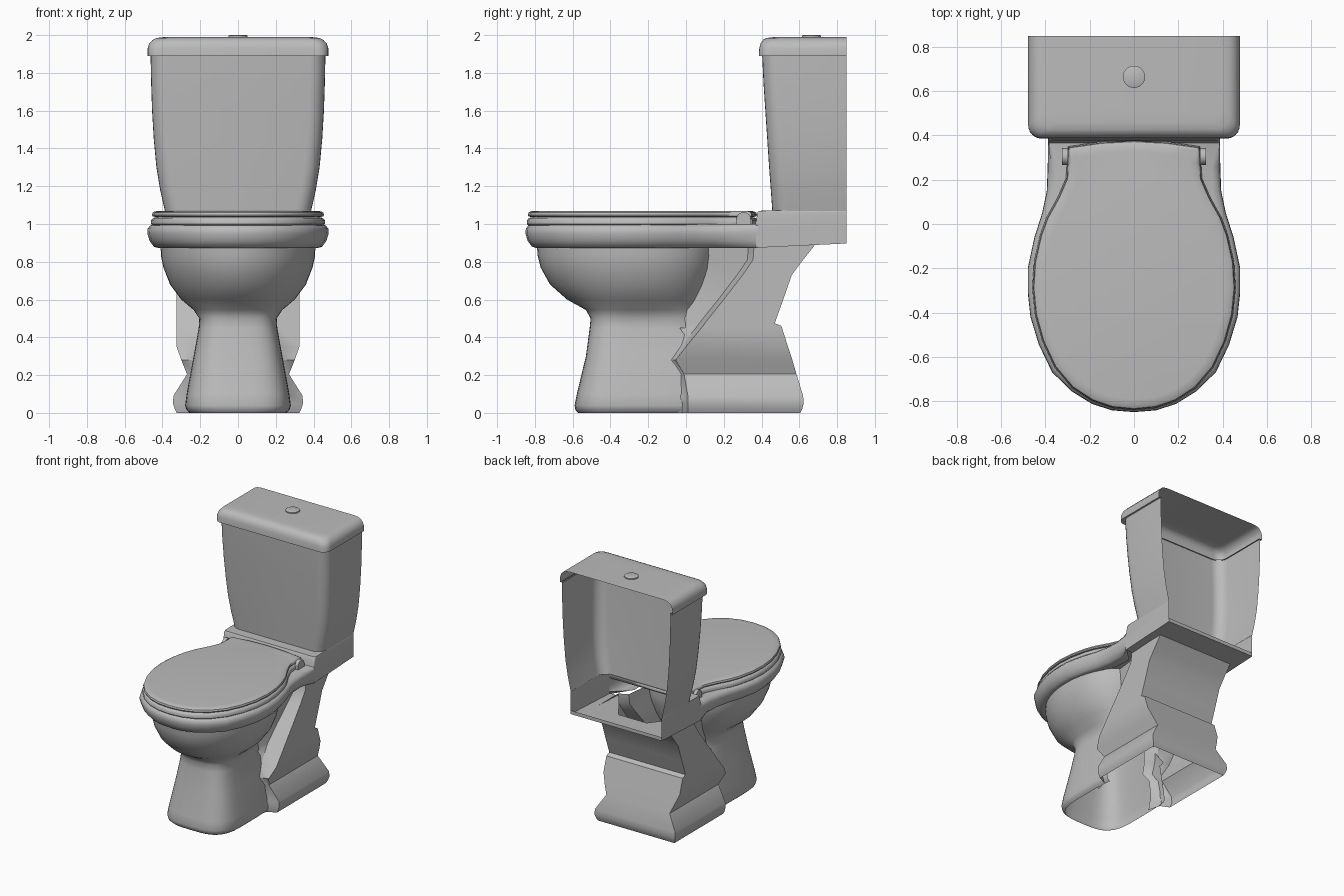
import bpy, bmesh, math
from mathutils import Vector, Matrix

if "Cube" in bpy.data.objects:
    bpy.data.objects.remove(bpy.data.objects["Cube"])

ceramic = bpy.data.materials.new("grey ceramic")
ceramic.use_nodes = True
tone = (0.5, 0.5, 0.5, 1)
ceramic.diffuse_color = tone
ceramic.node_tree.nodes["Principled BSDF"].inputs["Base Color"].default_value = tone


def finish(bm, name, angle=40):
    """Turn the surface outward, shade it and link it."""
    bmesh.ops.recalc_face_normals(bm, faces=bm.faces)
    mid = sum((v.co for v in bm.verts), Vector()) / len(bm.verts)
    facing = sum(f.normal.dot(f.calc_center_median() - mid) * f.calc_area() for f in bm.faces)
    if facing < 0:
        bmesh.ops.reverse_faces(bm, faces=bm.faces)
    mesh = bpy.data.meshes.new(name)
    bm.to_mesh(mesh)
    bm.free()
    mesh.materials.append(ceramic)
    ob = bpy.data.objects.new(name, mesh)
    bpy.context.collection.objects.link(ob)
    bpy.ops.object.select_all(action="DESELECT")
    ob.select_set(True)
    bpy.context.view_layer.objects.active = ob
    bpy.ops.object.shade_smooth_by_angle(angle=math.radians(angle))


def loft(name, rows, closed=False, cap_top=False, cap_bottom=False, angle=40, drop=None):
    """Skin a stack of equally long 3D rows, leaving out faces the drop rule names."""
    bm = bmesh.new()
    grid = [[bm.verts.new(p) for p in row] for row in rows]
    n = len(rows[0])
    for a, b in zip(grid, grid[1:]):
        for i in range(n if closed else n - 1):
            j = (i + 1) % n
            bm.faces.new((a[i], a[j], b[j], b[i]))
    if cap_top:
        bm.faces.new(grid[-1])
    if cap_bottom:
        bm.faces.new(grid[0][::-1])
    if drop:
        gone = [f for f in bm.faces if drop(f.calc_center_median())]
        bmesh.ops.delete(bm, geom=gone, context="FACES")
    finish(bm, name, angle)


def mirrored(half):
    """Half path starting on x = 0, completed on the other side."""
    return [(-x, y) for x, y in half[:0:-1]] + half


def at(path, z):
    return [(x, y, z) for x, y in path]


def inset(path, d, closed=False):
    """Shift a counter-clockwise path inward by d; an open path keeps its ends."""
    n, out = len(path), []
    for i, (x, y) in enumerate(path):
        if not closed and i in (0, n - 1):
            out.append((x, y))
            continue
        a, b = path[i - 1], path[(i + 1) % n]
        t = Vector((b[0] - a[0], b[1] - a[1])).normalized()
        out.append((x - t.y * d, y + t.x * d))
    return out


def u_path(hw, front, r, back=0.85, steps=6):
    """Three-sided path, open at the back, with rounded front corners."""
    half = [(0, front)]
    for i in range(steps + 1):
        a = math.pi / 2 * i / steps
        half.append((hw - r + r * math.sin(a), front + r - r * math.cos(a)))
    return mirrored(half + [(hw, back)])


def egg(front, back, hw, cy, power, rear_power, n=48):
    """Superellipse with its own reach and squareness to front and back."""
    pts = []
    for i in range(n):
        a = 2 * math.pi * i / n
        c, s = math.cos(a), math.sin(a)
        reach, p = (back - cy, rear_power) if s > 0 else (cy - front, power)
        pts.append((math.copysign(abs(c) ** (2 / p), c) * hw,
                    cy + math.copysign(abs(s) ** (2 / p), s) * reach))
    return pts


# Bowl flowing into the front pedestal, hollow and open towards the rear base
bowl = [(0.89, -0.79, 0.17, 0.41, 2), (0.83, -0.785, 0.17, 0.408, 2),
        (0.77, -0.77, 0.16, 0.395, 2), (0.68, -0.72, 0.13, 0.36, 2),
        (0.6, -0.63, 0.1, 0.3, 2.1), (0.545, -0.53, 0.09, 0.235, 2.5),
        (0.5, -0.505, 0.09, 0.205, 3), (0.45, -0.51, 0.1, 0.208, 3.2),
        (0.3, -0.53, 0.25, 0.235, 3.4), (0.1, -0.578, 0.25, 0.272, 3.4),
        (0.04, -0.59, 0.25, 0.28, 3.4), (0.015, -0.585, 0.25, 0.272, 3.4),
        (0, -0.57, 0.25, 0.255, 3.4)]
loft("bowl_and_pedestal",
     [at(egg(f, b, w, -0.28, p, max(p, 2.4)), z) for z, f, b, w, p in bowl],
     closed=True, drop=lambda c: c.z < 0.44 and c.y > 0.02)

# Rear base: back wall, side panels, and recessed flanges running into the bowl
# columns: height, half width, panel front, back wall, flange x, flange y
base = [(0, 0.325, 0.01, 0.605, 0.23, -0.12), (0.02, 0.335, 0.01, 0.615, 0.24, -0.12),
        (0.05, 0.344, 0.01, 0.623, 0.24, -0.12), (0.09, 0.342, 0.01, 0.62, 0.24, -0.1),
        (0.205, 0.27, -0.01, 0.585, 0.2, -0.07), (0.28, 0.3, -0.055, 0.563, 0.18, -0.12),
        (0.35, 0.325, 0, 0.54, 0.17, -0.09), (0.46, 0.325, 0.09, 0.505, 0.15, -0.07),
        (0.475, 0.325, 0.1, 0.47, 0.15, -0.07), (0.6, 0.325, 0.2, 0.515, 0.17, 0),
        (0.73, 0.325, 0.3, 0.56, 0.2, 0.08), (0.81, 0.325, 0.355, 0.62, 0.22, 0.1),
        (0.885, 0.325, 0.36, 0.68, 0.23, 0.1)]
loft("rear_base", [at(mirrored([(0, b), (w, b), (w, f), (x + 0.3 * (w - x), f - 0.03), (x, y)]), z)
                   for z, w, f, b, x, y in base], angle=42)

# Bowl rim and deck
rim = mirrored([(0, -0.85), (0.1, -0.842), (0.19, -0.813), (0.28, -0.757), (0.37, -0.67),
                (0.43, -0.545), (0.468, -0.42), (0.48, -0.31), (0.48, -0.2), (0.45, -0.06),
                (0.415, 0.05), (0.394, 0.15), (0.39, 0.26), (0.388, 0.38)])
rim_steps = [(0.89, 0.13), (0.872, 0.06), (0.88, 0.035), (0.91, 0.012), (0.95, 0),
             (0.975, 0.002), (0.992, 0.015), (1, 0.04)]
loft("rim_and_deck", [at(inset(rim, d), z) for z, d in rim_steps], cap_top=True)

# Seat ring and lid share one outline
seat = mirrored([(0, -0.842), (0.1, -0.832), (0.19, -0.801), (0.28, -0.742), (0.36, -0.648),
                 (0.415, -0.53), (0.448, -0.41), (0.46, -0.29), (0.452, -0.17), (0.425, -0.05),
                 (0.395, 0.03), (0.345, 0.12), (0.308, 0.205), (0.302, 0.28), (0.298, 0.35),
                 (0.15, 0.372)]) + [(0, 0.38)]
for name, steps in (
        ("seat_ring", [(0.99, 0.01), (1.0, 0), (1.02, 0), (1.032, 0.01), (1.036, 0.03)]),
        ("seat_lid", [(1.036, 0.03), (1.04, 0.008), (1.048, 0.004), (1.06, 0.008),
                      (1.067, 0.02), (1.07, 0.05)])):
    loft(name, [at(inset(seat, d, True), z) for z, d in steps], True, True, True)

# Hinges
for side, label in ((1, "left"), (-1, "right")):
    bm = bmesh.new()
    turn = Matrix.Translation((side * 0.312, 0.305, 1.025)) @ Matrix.Rotation(math.pi / 2, 4, "Y")
    bmesh.ops.create_cone(bm, cap_ends=True, segments=20, radius1=0.038, radius2=0.038,
                          depth=0.026, matrix=turn)
    foot = Matrix.Translation((side * 0.312, 0.305, 1.008)) @ Matrix.Diagonal((0.026, 0.076, 0.035, 1))
    bmesh.ops.create_cube(bm, size=1, matrix=foot)
    finish(bm, label + "_hinge")

# Shelf below the tank: ledge, side walls, floor with an opening
ledge = [(0.985, 0.388, 0.362, 0.01), (1.02, 0.388, 0.372, 0.01), (1.06, 0.388, 0.378, 0.012),
         (1.07, 0.387, 0.385, 0.02), (1.071, 0.386, 0.465, 0.06)]
loft("shelf_ledge", [at(u_path(w, f, r), z) for z, w, f, r in ledge])
for side, label in ((1, "left"), (-1, "right")):
    x = side * 0.388
    loft(label + "_shelf_wall", [[(x, 0.37, 0.874), (x, 0.85, 0.897)],
                                 [(x, 0.37, 1), (x, 0.85, 1)]])
outer = [(0.388, 0.37, 0.874), (0.388, 0.85, 0.897), (-0.388, 0.85, 0.897), (-0.388, 0.37, 0.874)]
hole = [(0.31, 0.37, 0.874), (0.12, 0.65, 0.888), (-0.12, 0.65, 0.888), (-0.31, 0.37, 0.874)]
loft("shelf_floor", [hole, outer])
loft("shelf_lip", [[(-0.388, 0.85, z), (0.388, 0.85, z)] for z in (0.897, 0.925)])

# Tank shell, open at the back
tank = [(1.068, 0.387, 0.457), (1.18, 0.412, 0.449), (1.3, 0.432, 0.44), (1.45, 0.446, 0.43),
        (1.6, 0.455, 0.42), (1.75, 0.46, 0.41), (1.9, 0.463, 0.403)]
loft("tank", [at(u_path(w, f, 0.08), z) for z, w, f in tank])

# Tank lid with rounded upper edge
lid = [(1.892, 0.455, 0.41), (1.89, 0.478, 0.386), (1.93, 0.478, 0.388), (1.955, 0.47, 0.394),
       (1.975, 0.452, 0.408), (1.985, 0.43, 0.428), (1.989, 0.395, 0.46)]
loft("tank_lid", [at(u_path(w, f, 0.06), z) for z, w, f in lid], cap_top=True)

# Flush button
button = [(1.989, 0.05), (1.997, 0.05), (2, 0.044)]
loft("flush_button", [at(egg(0.665 - r, 0.665 + r, r, 0.665, 2, 2), z) for z, r in button],
     closed=True, cap_top=True)
